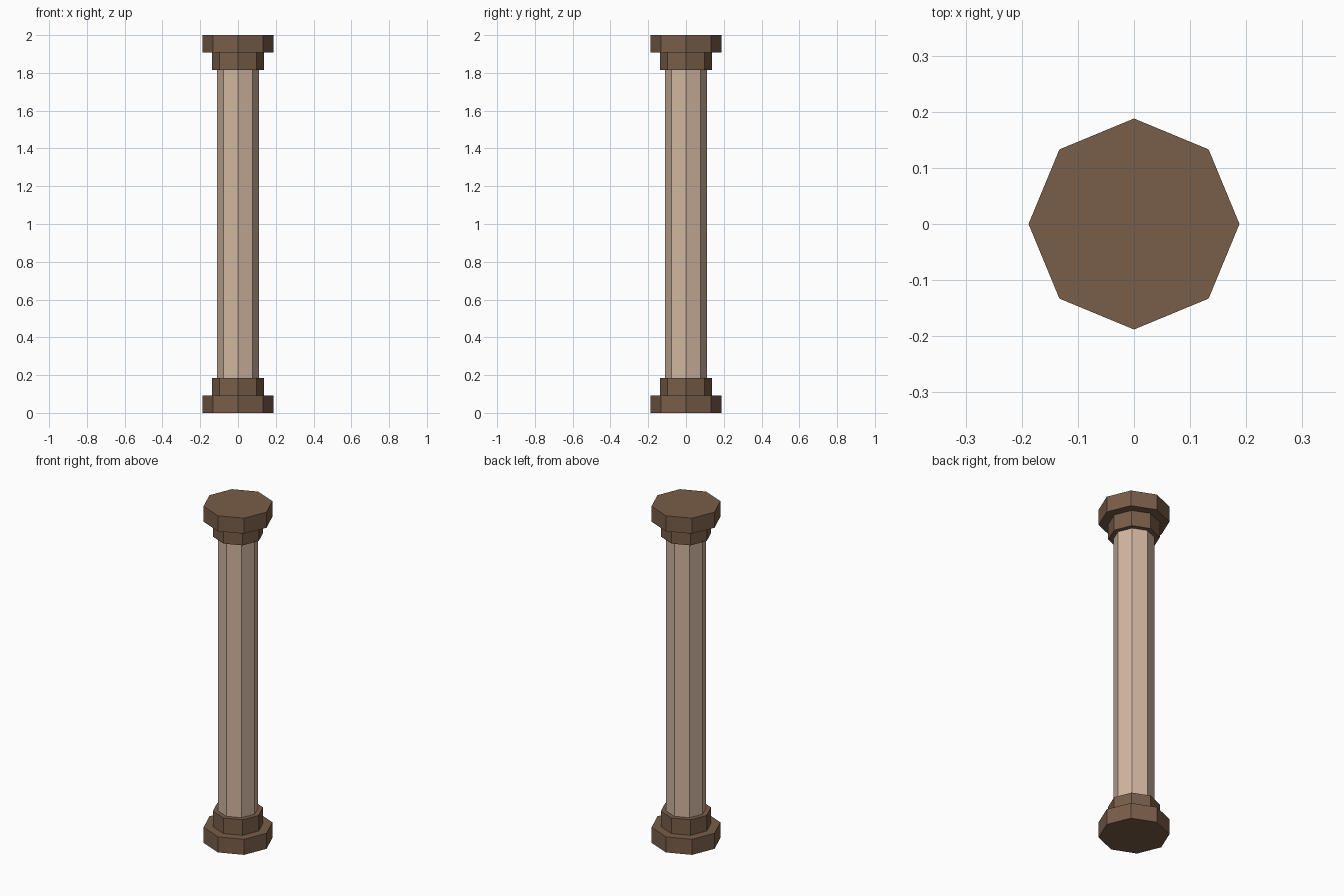
import bpy

if "Cube" in bpy.data.objects:
    bpy.data.objects.remove(bpy.data.objects["Cube"])


def material(name, color):
    m = bpy.data.materials.new(name)
    m.diffuse_color = (*color, 1)
    m.use_nodes = True
    m.node_tree.nodes["Principled BSDF"].inputs["Base Color"].default_value = m.diffuse_color
    return m


trim = material("dark_brown", (0.19, 0.11, 0.067))
stone = material("light_tan", (0.64, 0.47, 0.35))


def octagon(name, radius, z0, z1, mat):
    """Flat-sided eight-cornered block with corners on the x and y axes."""
    bpy.ops.mesh.primitive_cylinder_add(
        vertices=8, radius=radius, depth=z1 - z0, location=(0, 0, (z0 + z1) / 2))
    ob = bpy.context.object
    ob.name = name
    ob.data.materials.append(mat)
    return ob


H = 2.0       # total height
STEP = 0.0925  # height of each base / capital step

# Shaft
octagon("shaft", 0.11, 2 * STEP, H - 2 * STEP, stone)

# Stepped base, and the same steps upside down as the capital
for i, (part, radius) in enumerate((("slab", 0.188), ("collar", 0.137))):
    octagon("base_" + part, radius, i * STEP, (i + 1) * STEP, trim)
    octagon("capital_" + part, radius, H - (i + 1) * STEP, H - i * STEP, trim)
